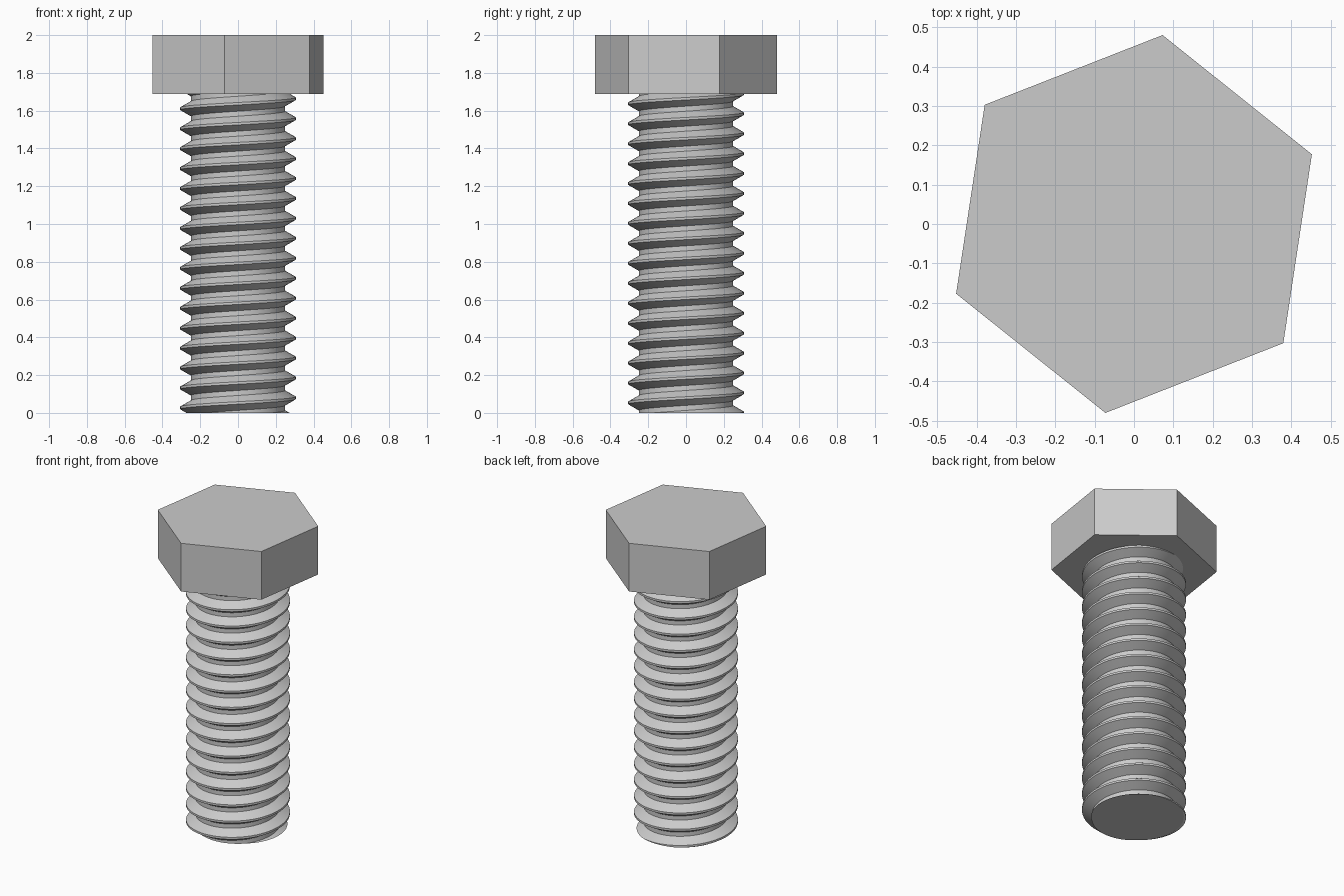
import bpy
import bmesh
import math

if "Cube" in bpy.data.objects:
    bpy.data.objects.remove(bpy.data.objects["Cube"])

steel = bpy.data.materials.new("steel_grey")
steel.diffuse_color = (0.6, 0.6, 0.6, 1)
steel.use_nodes = True
steel.node_tree.nodes["Principled BSDF"].inputs["Base Color"].default_value = steel.diffuse_color

HEAD_BASE = 1.687    # underside of the head
PITCH = 0.1056       # height of one thread turn
ROOT, CREST = 0.249, 0.306
SEGMENTS = 64        # steps per turn
CREST_AT_ZERO = -PITCH / 4   # crest height at angle 0


def add_object(name, bm):
    mesh = bpy.data.meshes.new(name)
    bm.to_mesh(mesh)
    bm.free()
    mesh.materials.append(steel)
    obj = bpy.data.objects.new(name, mesh)
    bpy.context.collection.objects.link(obj)
    return obj


# Threaded shank: a 60 degree thread profile swept up a helix, each turn joined to the next
flat = PITCH / 16
foot = flat + (CREST - ROOT) * math.tan(math.radians(30))
profile = [(ROOT, -foot), (CREST, -flat), (CREST, flat), (ROOT, foot)]
turns = 21
bm = bmesh.new()
rows = []
for i in range(turns * SEGMENTS + 1):
    angle = math.tau * i / SEGMENTS
    lift = CREST_AT_ZERO + PITCH * (i / SEGMENTS - 2)
    rows.append([bm.verts.new((r * math.cos(angle), r * math.sin(angle), lift + z))
                 for r, z in profile])
for i in range(turns * SEGMENTS):
    a, b = list(rows[i]), list(rows[i + 1])
    if i + 1 + SEGMENTS < len(rows):
        a.append(rows[i + SEGMENTS][0])
        b.append(rows[i + 1 + SEGMENTS][0])
    for j in range(len(a) - 1):
        bm.faces.new((a[j], b[j], b[j + 1], a[j + 1]))

# Trim the thread square at the tip and under the head
for height, up in ((0, -1), (HEAD_BASE, 1)):
    bmesh.ops.bisect_plane(bm, geom=bm.verts[:] + bm.edges[:] + bm.faces[:],
                           plane_co=(0, 0, height), plane_no=(0, 0, up),
                           clear_outer=True)

# Flat tip
rim = [e for e in bm.edges if e.is_boundary and all(abs(v.co.z) < 1e-4 for v in e.verts)]
tip = bmesh.ops.contextual_create(bm, geom=rim)["faces"]
bm.normal_update()
for face in tip:
    if face.normal.z > 0:
        face.normal_flip()
shank = add_object("threaded_shank", bm)
bpy.context.view_layer.objects.active = shank
shank.select_set(True)
bpy.ops.object.shade_smooth_by_angle(angle=math.radians(25))

# Hexagonal head, turned slightly about the axis
bm = bmesh.new()
ring = []
for k in range(6):
    angle = math.radians(21.4 + 60 * k)
    ring.append(bm.verts.new((0.486 * math.cos(angle), 0.486 * math.sin(angle), HEAD_BASE)))
base = bm.faces.new(ring)
top = bmesh.ops.extrude_face_region(bm, geom=[base], use_keep_orig=True)["geom"]
for v in top:
    if isinstance(v, bmesh.types.BMVert):
        v.co.z = 2.0
bmesh.ops.recalc_face_normals(bm, faces=bm.faces[:])
add_object("hex_head", bm)
